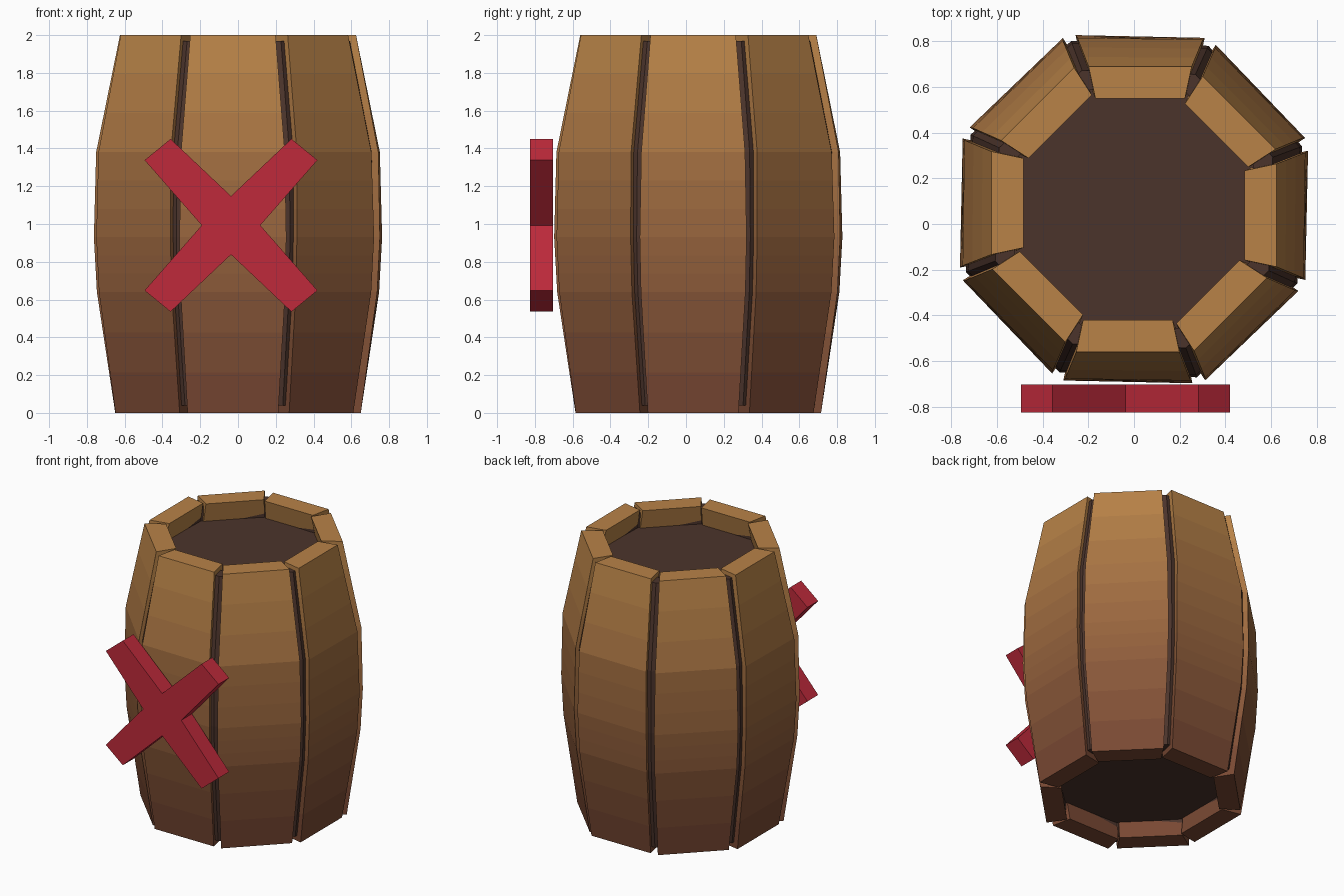
import bpy
import bmesh
import math
from mathutils import Vector

if "Cube" in bpy.data.objects:
    bpy.data.objects.remove(bpy.data.objects["Cube"])

AXIS_Y = 0.065          # barrel axis sits slightly behind the origin
SPLIT = 3               # colour bands per profile segment
# z, outer face distance, half width, tilt of the outer face
PROFILE = [(0.0, 0.65, 0.24, 0.0), (0.64, 0.742, 0.277, 0.005), (0.93, 0.757, 0.283, 0.006),
           (1.38, 0.747, 0.275, 0.004), (2.0, 0.625, 0.226, 0.0)]


def material(name, srgb):
    mat = bpy.data.materials.new(name)
    mat.diffuse_color = (*[c ** 2.2 for c in srgb], 1.0)
    mat.use_nodes = True
    mat.node_tree.nodes["Principled BSDF"].inputs["Base Color"].default_value = mat.diffuse_color
    return mat


def finish(name, bm, mats):
    bmesh.ops.recalc_face_normals(bm, faces=bm.faces)
    mesh = bpy.data.meshes.new(name)
    bm.to_mesh(mesh)
    bm.free()
    for m in mats:
        mesh.materials.append(m)
    obj = bpy.data.objects.new(name, mesh)
    bpy.context.collection.objects.link(obj)
    return obj


def loft(rings):
    """Skin a stack of equal closed rings, capped at both ends."""
    bm = bmesh.new()
    loops = [[bm.verts.new(p) for p in ring] for ring in rings]
    n = len(loops[0])
    for k, (a, b) in enumerate(zip(loops, loops[1:])):
        for i in range(n):
            j = (i + 1) % n
            bm.faces.new((a[i], a[j], b[j], b[i])).material_index = k
    bm.faces.new(loops[0][::-1]).material_index = 0
    bm.faces.new(loops[-1]).material_index = len(loops) - 2
    return bm


# Profile refined into bands for the wood gradient
fine = []
for a, b in zip(PROFILE, PROFILE[1:]):
    for s in range(SPLIT):
        fine.append(tuple(p + (q - p) * s / SPLIT for p, q in zip(a, b)))
fine.append(PROFILE[-1])

TOP, BOTTOM = (0.73, 0.52, 0.29), (0.46, 0.28, 0.21)
wood = []
for k in range(len(fine) - 1):
    f = (fine[k][0] + fine[k + 1][0]) / 4
    wood.append(material(f"wood_{k}", [b + (t - b) * f for b, t in zip(BOTTOM, TOP)]))
dark = material("dark_wood", (0.30, 0.215, 0.185))
red = material("red_paint", (0.74, 0.18, 0.24))

# Eight staves, each slid a little sideways
SHIFT = -0.027
for i in range(8):
    ang = math.radians(45 * i - 90)
    n = Vector((math.cos(ang), math.sin(ang), 0))
    t = Vector((-n.y, n.x, 0))
    rings = []
    for z, r, w, tilt in fine:
        base = Vector((0, AXIS_Y, z)) + t * SHIFT
        rings.append([base + n * (r - tilt) - t * w, base + n * (r + tilt) + t * w,
                      base + n * (r - 0.14) + t * (w - 0.03),
                      base + n * (r - 0.14) - t * (w - 0.03)])
    finish(f"stave_{i + 1}", loft(rings), wood)


# Dark inner barrel with recessed lid and base
def octagon(z, apothem):
    rad = apothem / math.cos(math.pi / 8)
    return [Vector((rad * math.cos(a), AXIS_Y + rad * math.sin(a), z))
            for a in (math.radians(45 * k + 22.5 - 2) for k in range(8))]


core = [(0.13, 0.53), (0.04, 0.54), (0.04, 0.625)]
core += [(z, r - 0.03) for z, r, _, _ in PROFILE[1:-1]]
core += [(1.97, 0.60), (1.97, 0.515), (1.86, 0.515)]
finish("inner_barrel", loft([octagon(z, a) for z, a in core]), [dark])

# Red cross on the front, arms tapering to the tips
quarter = [(0.155, 0.0), (0.4575, 0.345), (0.32, 0.4575)]
outline = quarter + [(0.0, 0.155)] + [(-x, z) for x, z in quarter[:0:-1]]
outline += [(-0.155, 0.0)] + [(-x, -z) for x, z in quarter[1:]]
outline += [(0.0, -0.155)] + [(x, -z) for x, z in quarter[:0:-1]]
finish("front_cross", loft([[Vector((x - 0.037, y, z + 0.993)) for x, z in outline]
                            for y in (-0.827, -0.703)]), [red])
